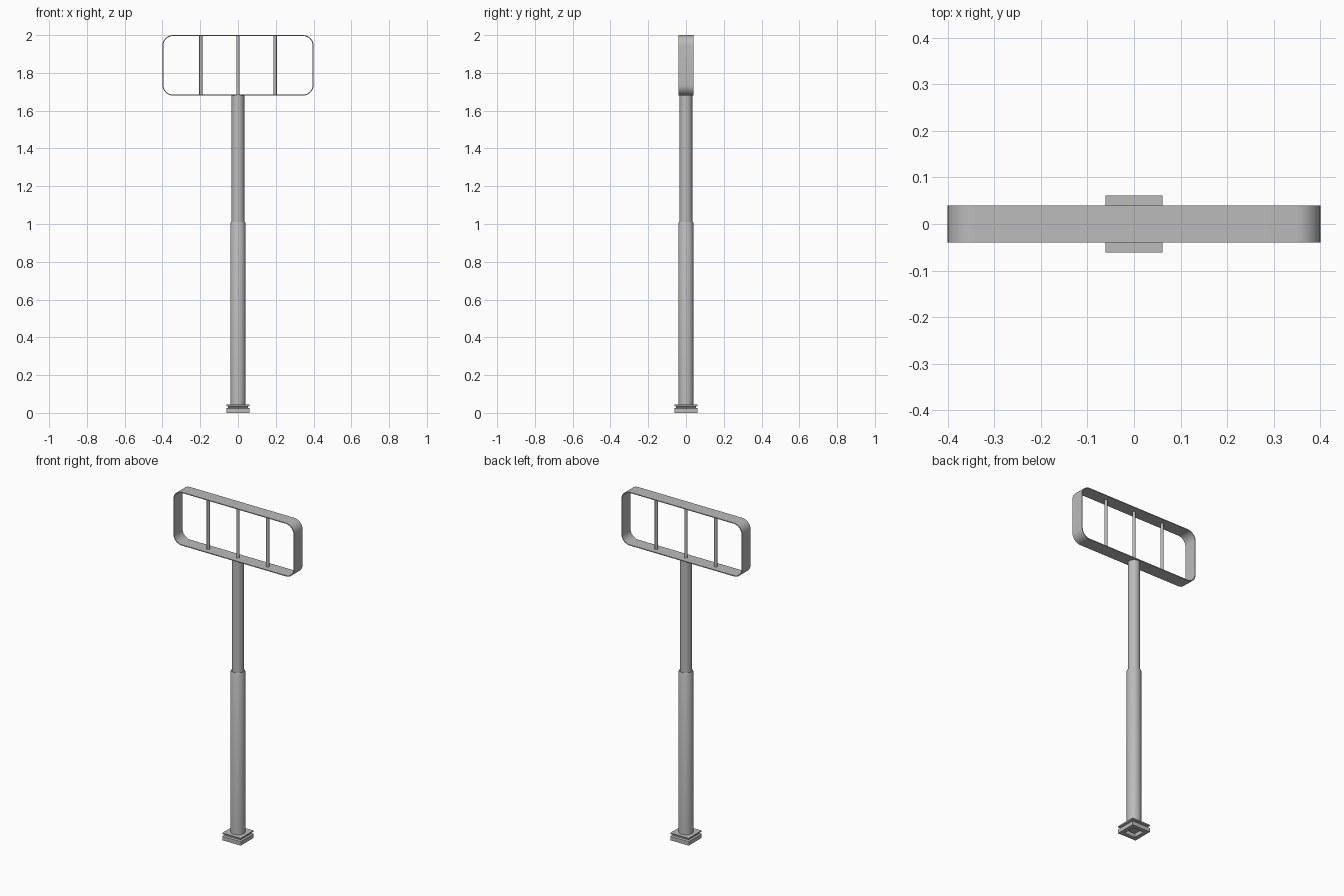
import bpy, bmesh, math

if "Cube" in bpy.data.objects:
    bpy.data.objects.remove(bpy.data.objects["Cube"])

grey = bpy.data.materials.new("painted grey")
grey.diffuse_color = (0.5, 0.5, 0.5, 1)
grey.use_nodes = True
grey.node_tree.nodes["Principled BSDF"].inputs["Base Color"].default_value = grey.diffuse_color


def finish(name, bm, smooth=True):
    bmesh.ops.recalc_face_normals(bm, faces=bm.faces)
    mesh = bpy.data.meshes.new(name)
    bm.to_mesh(mesh)
    bm.free()
    mesh.materials.append(grey)
    ob = bpy.data.objects.new(name, mesh)
    bpy.context.collection.objects.link(ob)
    if smooth:
        bpy.ops.object.select_all(action='DESELECT')
        ob.select_set(True)
        bpy.context.view_layer.objects.active = ob
        bpy.ops.object.shade_smooth_by_angle(angle=math.radians(35))
    return ob


def lathe(name, profile, sides, x=0.0, turn=0.0, smooth=True):
    """Stack rings of (radius, z) and cap both ends."""
    bm = bmesh.new()
    rings = []
    for r, z in profile:
        rings.append([bm.verts.new((x + r * math.cos(turn + math.tau * i / sides),
                                    r * math.sin(turn + math.tau * i / sides), z))
                      for i in range(sides)])
    for a, b in zip(rings, rings[1:]):
        for i in range(sides):
            j = (i + 1) % sides
            bm.faces.new((a[i], a[j], b[j], b[i]))
    bm.faces.new(rings[0])
    bm.faces.new(rings[-1])
    return finish(name, bm, smooth)


# Square foot, hollow underneath, with a groove below the top plate
S = math.sqrt(2)
foot = [(0.036, 0.022), (0.036, 0.0), (0.061, 0.0), (0.061, 0.024), (0.052, 0.028),
        (0.052, 0.034), (0.061, 0.037), (0.061, 0.044)]
lathe("foot", [(r * S, z) for r, z in foot], 4, turn=math.pi / 4, smooth=False)

# Telescoping pole
lathe("lower_pole", [(0.04, 0.043), (0.04, 1.003), (0.037, 1.01)], 32)
lathe("upper_pole", [(0.0335, 1.0), (0.0335, 1.682)], 32)


# Rounded sign frame: outer and inner outlines joined into a thin band
def outline(half_w, half_h, r, steps=8):
    pts = []
    for k, (sx, sz) in enumerate(((1, 1), (-1, 1), (-1, -1), (1, -1))):
        for i in range(steps + 1):
            a = math.pi / 2 * (k + i / steps)
            pts.append((sx * (half_w - r) + r * math.cos(a),
                        1.84 + sz * (half_h - r) + r * math.sin(a)))
    return pts


T = 0.005
bm = bmesh.new()
loops = []
for pts, y in ((outline(0.4, 0.16, 0.055), -0.04), (outline(0.4, 0.16, 0.055), 0.04),
               (outline(0.4 - T, 0.16 - T, 0.055 - T), 0.04),
               (outline(0.4 - T, 0.16 - T, 0.055 - T), -0.04)):
    loops.append([bm.verts.new((x, y, z)) for x, z in pts])
n = len(loops[0])
for a, b in zip(loops, loops[1:] + loops[:1]):
    for i in range(n):
        j = (i + 1) % n
        bm.faces.new((a[i], a[j], b[j], b[i]))
finish("sign_frame", bm)

# Upright bars inside the frame
for label, x in (("left", -0.197), ("middle", 0.0), ("right", 0.197)):
    lathe(label + "_bar", [(0.0085, 1.682), (0.0085, 1.998)], 16, x=x)
